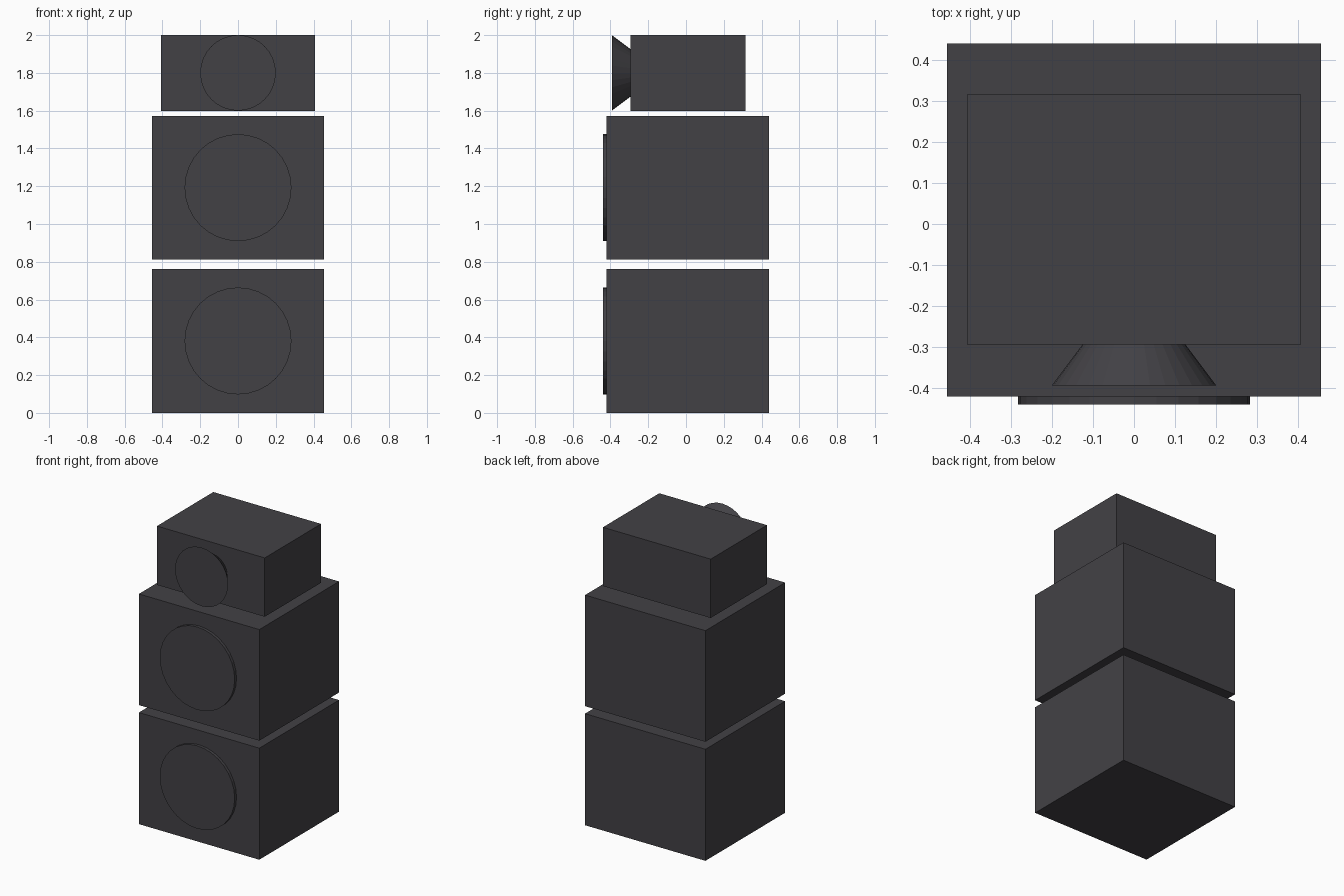
import bpy
import math

cube = bpy.data.objects.get("Cube")
if cube:
    bpy.data.objects.remove(cube, do_unlink=True)

charcoal = bpy.data.materials.new("charcoal")
charcoal.use_nodes = True
color = (0.055, 0.053, 0.06, 1)
charcoal.diffuse_color = color
charcoal.node_tree.nodes["Principled BSDF"].inputs["Base Color"].default_value = color


def finish(name):
    obj = bpy.context.object
    obj.name = name
    obj.data.name = name
    obj.data.materials.append(charcoal)
    return obj


def box(name, half_width, front, back, bottom, top):
    bpy.ops.mesh.primitive_cube_add(
        size=1, location=(0, (front + back) / 2, (bottom + top) / 2))
    obj = finish(name)
    obj.scale = (2 * half_width, back - front, top - bottom)
    bpy.ops.object.transform_apply(location=False, rotation=False, scale=True)
    return obj


def round_part(name, front, back, front_radius, back_radius, z):
    # The cone's base faces the front
    bpy.ops.mesh.primitive_cone_add(
        vertices=32, radius1=front_radius, radius2=back_radius,
        depth=back - front, location=(0, (front + back) / 2, z),
        rotation=(-math.pi / 2, 0, 0))
    return finish(name)


# Two stacked bass cabinets, each with a shallow round driver
for label, bottom, top in (("lower", 0, 0.762), ("upper", 0.813, 1.572)):
    box(label + "_cabinet", 0.455, -0.42, 0.44, bottom, top)
    round_part(label + "_driver", -0.44, -0.418, 0.283, 0.283, (bottom + top) / 2)

# Smaller treble cabinet with a flared horn
box("treble_cabinet", 0.407, -0.293, 0.315, 1.598, 2.0)
round_part("treble_horn", -0.393, -0.293, 0.2, 0.125, 1.8)
